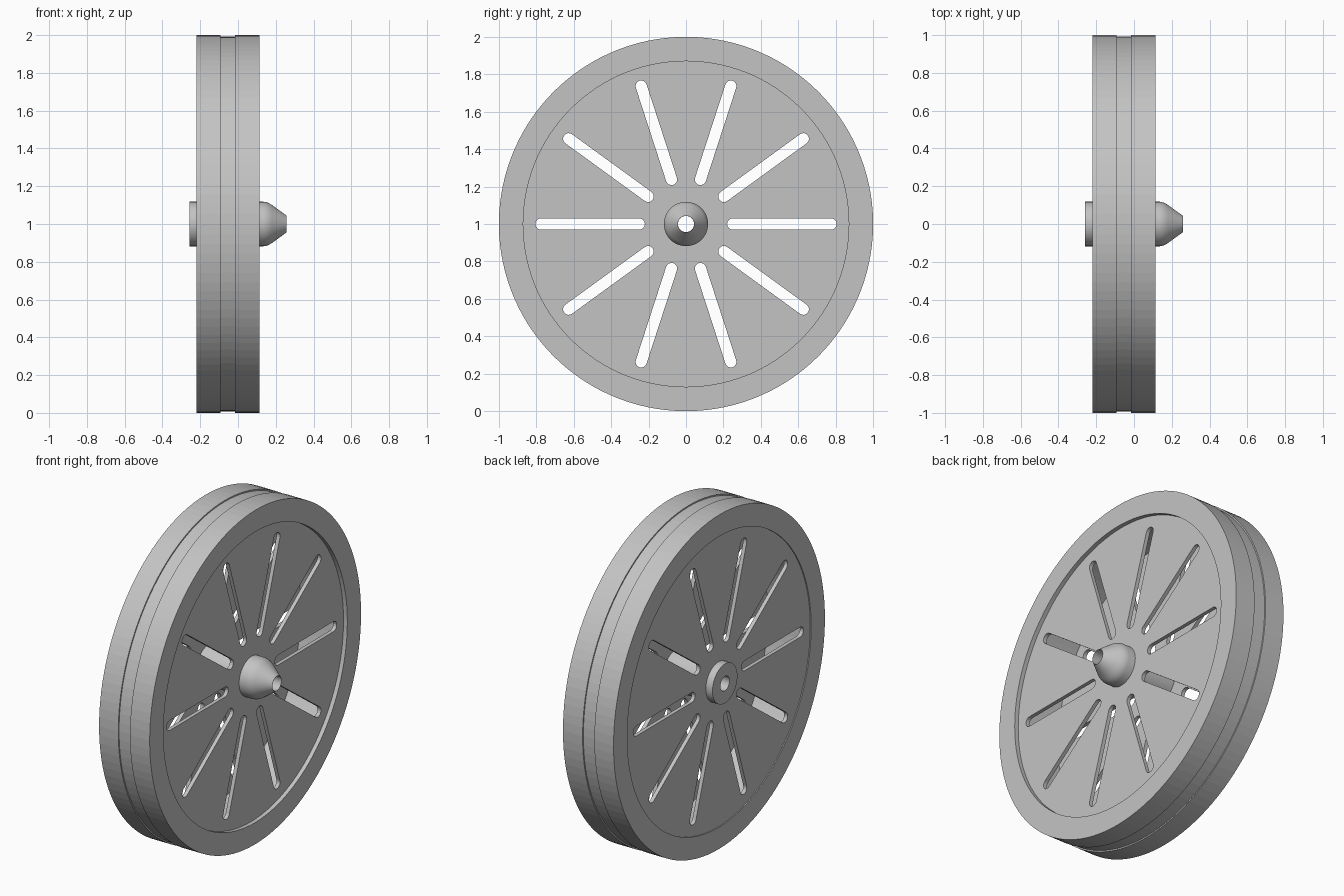
import bpy, bmesh
from math import cos, sin, pi, radians
from mathutils import Matrix

cube = bpy.data.objects.get("Cube")
if cube:
    bpy.data.objects.remove(cube, do_unlink=True)

grey = bpy.data.materials.new("plain grey")
grey.use_nodes = True
grey.diffuse_color = (0.55, 0.55, 0.55, 1)
grey.node_tree.nodes["Principled BSDF"].inputs["Base Color"].default_value = (0.55, 0.55, 0.55, 1)

CENTRE = Matrix.Translation((0, 0, 1))
AXLE = Matrix.Rotation(pi / 2, 4, 'Y')   # local z becomes the axle direction x


def select_only(obj):
    bpy.ops.object.select_all(action='DESELECT')
    obj.select_set(True)
    bpy.context.view_layer.objects.active = obj


def lathe(name, profile, sides, smooth_angle):
    """Revolve a closed (x, radius) profile around the axle."""
    bm = bmesh.new()
    rings = []
    for i in range(sides):
        a = 2 * pi * i / sides
        rings.append([bm.verts.new((x, r * cos(a), r * sin(a))) for x, r in profile])
    n = len(profile)
    for i in range(sides):
        p, q = rings[i], rings[(i + 1) % sides]
        for j in range(n):
            k = (j + 1) % n
            bm.faces.new((p[j], p[k], q[k], q[j]))
    bmesh.ops.recalc_face_normals(bm, faces=bm.faces[:])
    mesh = bpy.data.meshes.new(name)
    bm.to_mesh(mesh)
    bm.free()
    obj = bpy.data.objects.new(name, mesh)
    obj.matrix_world = CENTRE
    mesh.materials.append(grey)
    bpy.context.collection.objects.link(obj)
    select_only(obj)
    bpy.ops.object.shade_smooth_by_angle(angle=radians(smooth_angle))
    return obj


def circle(radius, sides):
    return [(radius * cos(2 * pi * i / sides), radius * sin(2 * pi * i / sides))
            for i in range(sides)]


def slot(angle, inner, outer, half_width, steps=8):
    """Round-ended radial slot outline."""
    pts = []
    for centre, start in ((outer, -pi / 2), (inner, pi / 2)):
        for i in range(steps + 1):
            t = start + pi * i / steps
            pts.append((centre + half_width * cos(t), half_width * sin(t)))
    return [(u * cos(angle) - v * sin(angle), u * sin(angle) + v * cos(angle)) for u, v in pts]


def slotted_plate(name, x_min, x_max):
    """Thin disc with ten radial slots and an opening for the hub."""
    curve = bpy.data.curves.new(name, 'CURVE')
    curve.dimensions = '2D'
    curve.fill_mode = 'BOTH'
    curve.extrude = (x_max - x_min) / 2
    outlines = [circle(0.875, 120), circle(0.1, 32)]
    outlines += [slot(pi / 2 + k * pi / 5, 0.25, 0.775, 0.03) for k in range(10)]
    for pts in outlines:
        spline = curve.splines.new('POLY')
        spline.points.add(len(pts) - 1)
        for point, (u, v) in zip(spline.points, pts):
            point.co = (u, v, 0, 1)
        spline.use_cyclic_u = True
    curve.materials.append(grey)
    obj = bpy.data.objects.new(name, curve)
    bpy.context.collection.objects.link(obj)
    obj.matrix_world = Matrix.Translation(((x_min + x_max) / 2, 0, 1)) @ AXLE
    select_only(obj)
    bpy.ops.object.convert(target='MESH')
    # weld the caps to the walls
    obj = bpy.context.view_layer.objects.active
    bm = bmesh.new()
    bm.from_mesh(obj.data)
    bmesh.ops.remove_doubles(bm, verts=bm.verts[:], dist=0.0001)
    bmesh.ops.recalc_face_normals(bm, faces=bm.faces[:])
    for f in bm.faces:
        f.smooth = False
    bm.to_mesh(obj.data)
    bm.free()


# Rim with a shallow groove around the tread
lathe("rim", [(-0.22, 0.87), (-0.22, 1), (-0.093, 1), (-0.093, 0.992),
              (-0.015, 0.992), (-0.015, 1), (0.115, 1), (0.115, 0.87)], 120, 1)

# Hollow wheel: one slotted plate on each side
slotted_plate("left_plate", 0.067, 0.09)
slotted_plate("right_plate", -0.214, -0.191)

# Hub tube with a collar on one end and a rounded cone on the other
lathe("hub", [(-0.258, 0.043), (-0.258, 0.118), (0.135, 0.118), (0.152, 0.115),
              (0.168, 0.108), (0.182, 0.099), (0.258, 0.044), (0.258, 0.043)], 64, 30)
